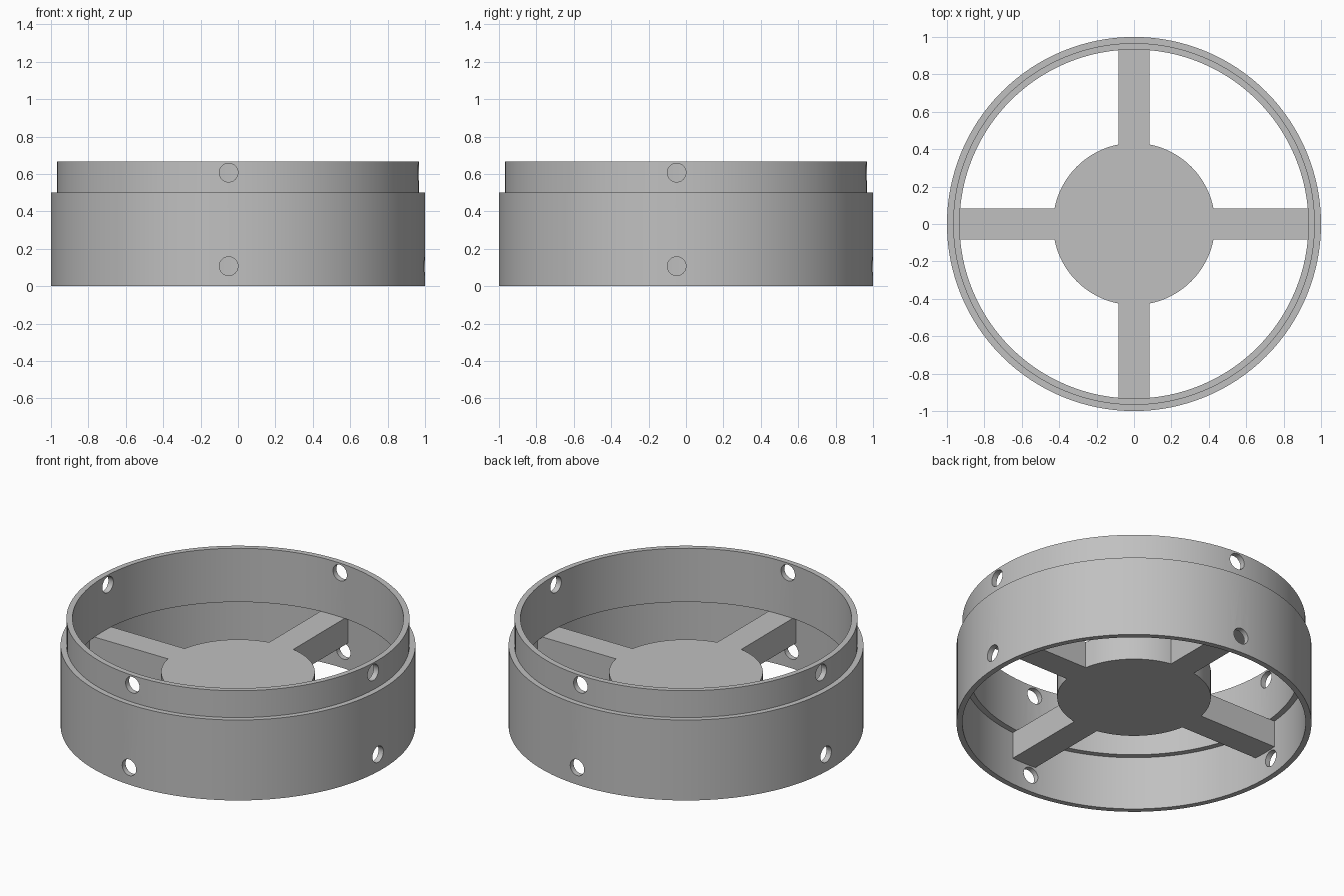
import bpy, bmesh
from math import radians, pi, cos, sin
from mathutils import Matrix

cube = bpy.data.objects.get("Cube")
if cube:
    bpy.data.objects.remove(cube)

SEG = 128
OUTER, LIP, BORE = 1.0, 0.967, 0.933      # wall radii
STEP, SHOULDER, TOP = 0.333, 0.5, 0.667   # heights along the wall
FLOOR = 0.167                             # underside of hub and spokes

grey = bpy.data.materials.new("plain grey")
grey.use_nodes = True
colour = (0.53, 0.53, 0.53, 1)
grey.diffuse_color = colour
grey.node_tree.nodes["Principled BSDF"].inputs["Base Color"].default_value = colour


def make_object(name, bm):
    bmesh.ops.recalc_face_normals(bm, faces=bm.faces)
    mesh = bpy.data.meshes.new(name)
    bm.to_mesh(mesh)
    bm.free()
    mesh.materials.append(grey)
    obj = bpy.data.objects.new(name, mesh)
    bpy.context.collection.objects.link(obj)
    return obj


def lathe(name, profile):
    """Closed radius/height profile swept round the z axis."""
    bm = bmesh.new()
    rings = [[bm.verts.new((r * cos(2 * pi * i / SEG), r * sin(2 * pi * i / SEG), z))
              for i in range(SEG)] for r, z in profile]
    for a, b in zip(rings, rings[1:] + rings[:1]):
        for i in range(SEG):
            j = (i + 1) % SEG
            bm.faces.new((a[i], a[j], b[j], b[i]))
    return make_object(name, bm)


def apply_boolean(obj, other, operation):
    mod = obj.modifiers.new(operation.title(), 'BOOLEAN')
    mod.operation, mod.solver, mod.object = operation, 'EXACT', other
    bpy.context.view_layer.objects.active = obj
    bpy.ops.object.modifier_apply(modifier=mod.name)
    bpy.data.objects.remove(other)


# Stepped wall: socket below, spigot lip above
wall = lathe("ring_wall", [(OUTER, 0), (OUTER, SHOULDER), (LIP, SHOULDER), (LIP, TOP),
                           (BORE, TOP), (BORE, STEP), (LIP, STEP), (LIP, 0)])

# Pin holes, two on each quarter, set slightly to one side
bm = bmesh.new()
for quarter in range(4):
    turn = Matrix.Rotation(quarter * pi / 2, 4, 'Z')
    for z in (0.107, 0.607):
        place = turn @ Matrix.Translation((-0.05, -1, z)) @ Matrix.Rotation(pi / 2, 4, 'X')
        bmesh.ops.create_cone(bm, cap_ends=True, segments=32, radius1=0.05,
                              radius2=0.05, depth=0.3, matrix=place)
cutter = make_object("hole_cutter", bm)
cutter.hide_render = True
apply_boolean(wall, cutter, 'DIFFERENCE')

# Central hub disc
thick, middle = STEP - FLOOR, (STEP + FLOOR) / 2
bm = bmesh.new()
bmesh.ops.create_cone(bm, cap_ends=True, segments=SEG, radius1=0.433, radius2=0.433,
                      depth=thick, matrix=Matrix.Translation((0, 0, middle)))
hub = make_object("hub_with_spokes", bm)

# Crossed bars joining the hub to the wall
for size in ((1.96, 0.166, thick, 1), (0.166, 1.96, thick, 1)):
    bm = bmesh.new()
    bmesh.ops.create_cube(bm, size=1, matrix=Matrix.Translation((0, 0, middle))
                          @ Matrix.Diagonal(size))
    apply_boolean(hub, make_object("spoke_bar", bm), 'UNION')

# Smooth curved faces, crisp edges
for obj in (wall, hub):
    bpy.ops.object.select_all(action='DESELECT')
    obj.select_set(True)
    bpy.context.view_layer.objects.active = obj
    bpy.ops.object.shade_smooth_by_angle(angle=radians(30))
